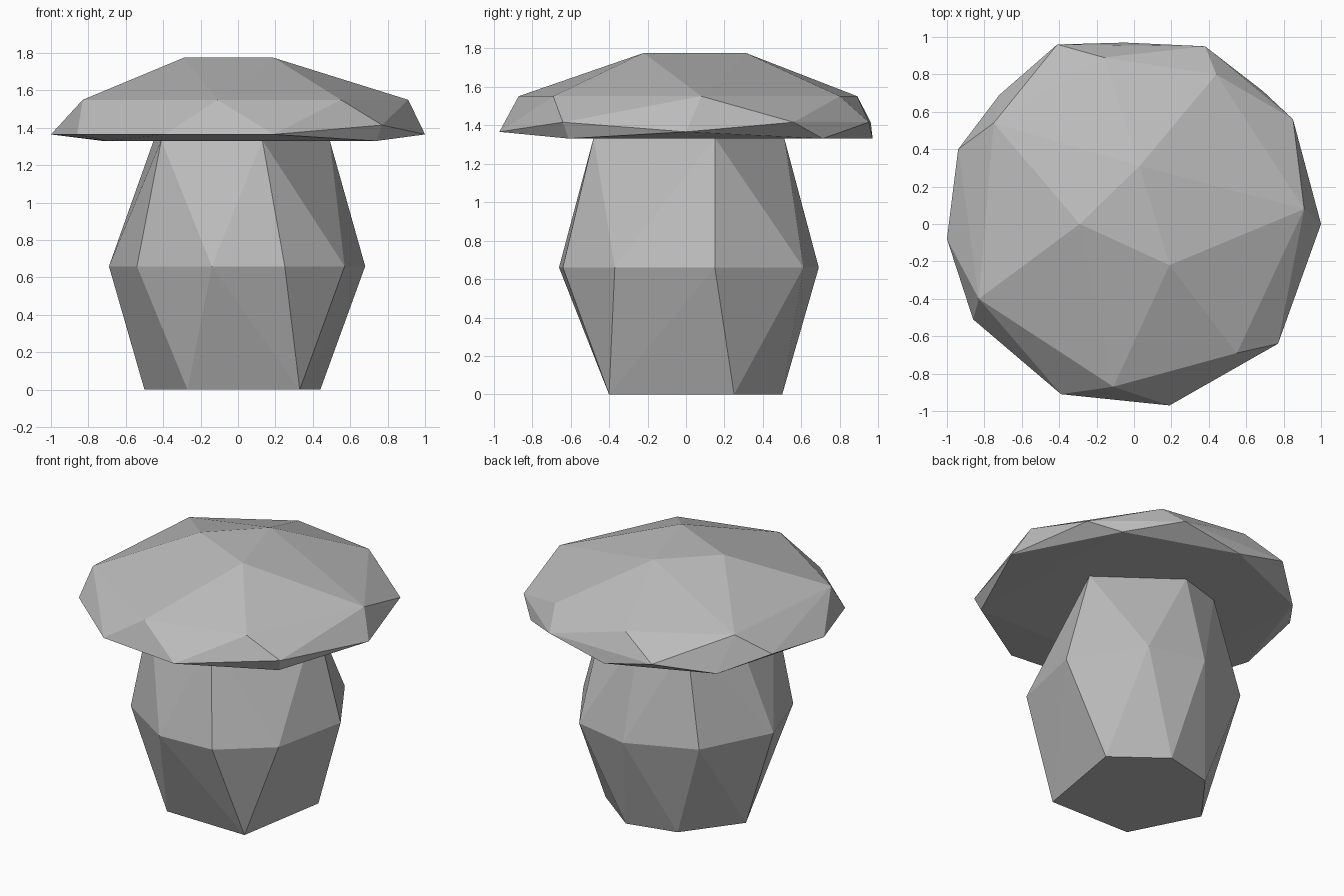
import bpy
import bmesh

cube = bpy.data.objects.get("Cube")
if cube:
    bpy.data.objects.remove(cube, do_unlink=True)

stone = bpy.data.materials.new("grey_stone")
stone.use_nodes = True
GREY = (0.5, 0.5, 0.5, 1)
stone.diffuse_color = GREY
stone.node_tree.nodes["Principled BSDF"].inputs["Base Color"].default_value = GREY


def faceted_rock(name, rings):
    """Wrap irregular rings, given as height and outline, in a flat-faced hull."""
    bm = bmesh.new()
    for z, outline in rings:
        for x, y in outline:
            bm.verts.new((x, y, z))
    hull = bmesh.ops.convex_hull(bm, input=bm.verts[:])
    spare = {g for g in hull["geom_interior"] + hull["geom_unused"]
             if isinstance(g, bmesh.types.BMVert)}
    bmesh.ops.delete(bm, geom=list(spare), context='VERTS')
    bmesh.ops.recalc_face_normals(bm, faces=bm.faces[:])
    mesh = bpy.data.meshes.new(name)
    bm.to_mesh(mesh)
    bm.free()
    mesh.materials.append(stone)
    obj = bpy.data.objects.new(name, mesh)
    bpy.context.collection.objects.link(obj)
    return obj


# Stem: narrow foot, wide waist, narrow neck
faceted_rock("stem", [
    (0, [(.33, -.40), (.44, .25), (.11, .5), (-.23, .42), (-.5, .06), (-.27, -.39)]),
    (.66, [(.25, -.64), (.57, -.37), (.68, .15), (.39, .61), (0, .69),
           (-.45, .5), (-.69, .03), (-.54, -.4), (-.14, -.66)]),
    (1.335, [(.13, -.48), (.49, .15), (0, .51), (-.3, .42), (-.45, .1), (-.41, -.37)]),
])

# Cap: flat underside, flared rim, shoulder and small crown
faceted_rock("cap", [
    (1.33, [(.74, -.61), (.69, .71), (-.05, .97), (-.72, .69), (-.7, -.4), (-.2, -.6)]),
    (1.365, [(1, 0), (.19, -.97), (-.39, -.91), (-.86, -.51), (-1, -.08)]),
    (1.415, [(.77, -.64), (.85, .56), (.38, .95), (-.41, .96), (-.94, .4)]),
    (1.55, [(.91, .08), (.44, .8), (-.16, .89), (-.75, .54), (-.83, -.4),
            (-.11, -.87), (.55, -.69)]),
    (1.775, [(-.29, 0), (.19, -.22), (.03, .31)]),
])
